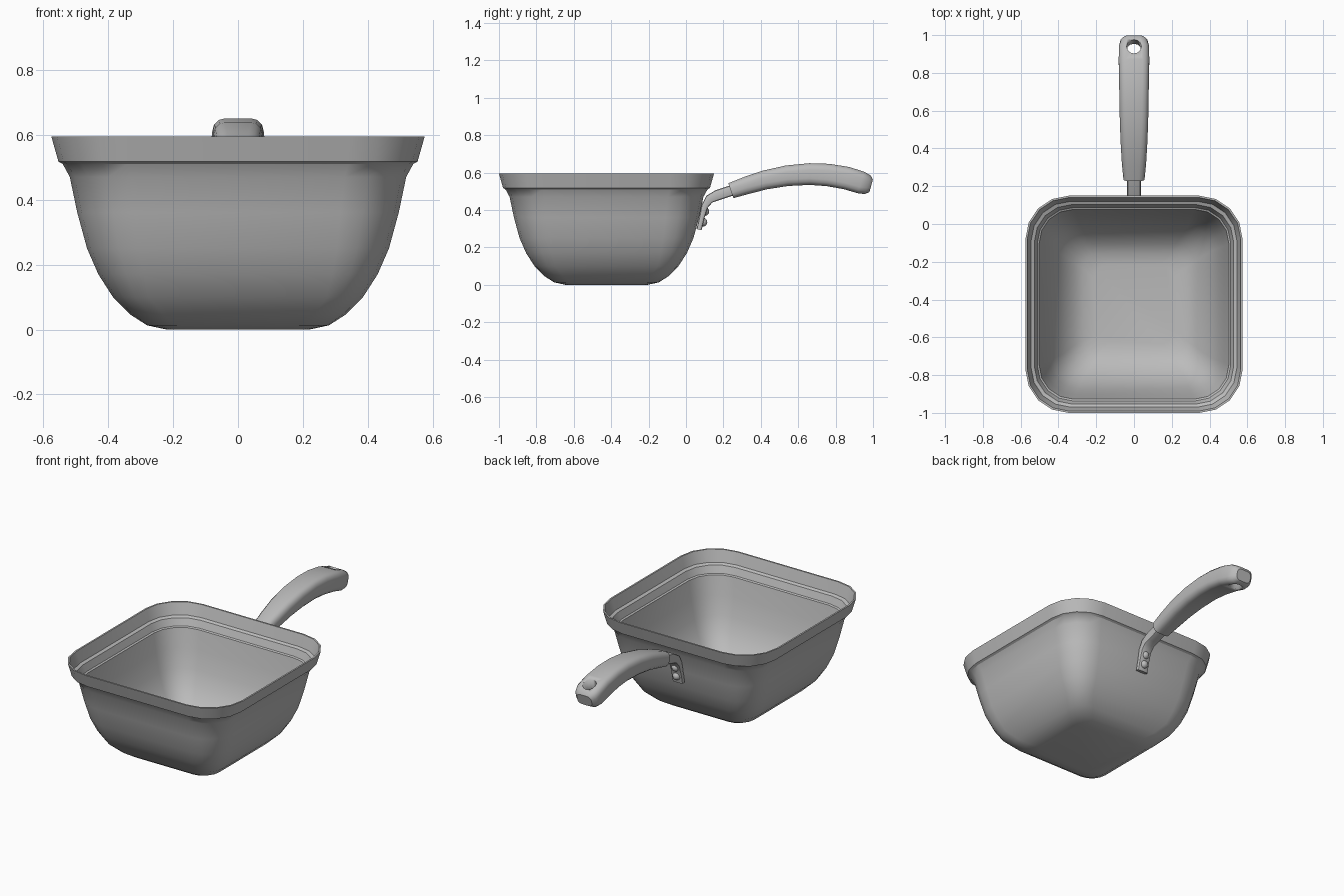
import bpy, bmesh, math
from mathutils import Vector, Matrix

cube = bpy.data.objects.get("Cube")
if cube:
    bpy.data.objects.remove(cube, do_unlink=True)

metal = bpy.data.materials.new("grey metal")
metal.use_nodes = True
metal.diffuse_color = (0.5, 0.5, 0.5, 1)
metal.node_tree.nodes["Principled BSDF"].inputs["Base Color"].default_value = (0.5, 0.5, 0.5, 1)

PAN_Y = -0.425


def finish(name, bm, angle=35):
    """Turn a bmesh into a smooth shaded object."""
    bmesh.ops.recalc_face_normals(bm, faces=bm.faces)
    mesh = bpy.data.meshes.new(name)
    bm.to_mesh(mesh)
    bm.free()
    mesh.materials.append(metal)
    obj = bpy.data.objects.new(name, mesh)
    bpy.context.collection.objects.link(obj)
    bpy.ops.object.select_all(action='DESELECT')
    obj.select_set(True)
    bpy.context.view_layer.objects.active = obj
    bpy.ops.object.shade_smooth_by_angle(angle=math.radians(angle))
    return obj


def loft(name, rings, angle=35):
    """Skin closed rings of points and cap both ends."""
    bm = bmesh.new()
    loops = [[bm.verts.new(p) for p in ring] for ring in rings]
    for a, b in zip(loops, loops[1:]):
        n = len(a)
        for i in range(n):
            bm.faces.new((a[i], a[(i + 1) % n], b[(i + 1) % n], b[i]))
    bm.faces.new(loops[0])
    bm.faces.new(loops[-1])
    return finish(name, bm, angle)


def rounded(w, h, r, steps):
    """Rounded rectangle with half sizes w and h."""
    pts = []
    for q, (sx, sy) in enumerate(((1, 1), (-1, 1), (-1, -1), (1, -1))):
        for i in range(steps + 1):
            a = math.pi / 2 * (q + i / steps)
            pts.append((sx * (w - r) + r * math.cos(a), sy * (h - r) + r * math.sin(a)))
    return pts


def along(path, sections, steps):
    """Place rounded sections square to a (y, z) path."""
    rings = []
    for i, (y, z) in enumerate(path):
        a, b = path[max(i - 1, 0)], path[min(i + 1, len(path) - 1)]
        t = Vector((b[0] - a[0], b[1] - a[1])).normalized()
        w, h, r = sections[i]
        rings.append([(u, y - t.y * v, z + t.x * v) for u, v in rounded(w, h, r, steps)])
    return rings


# Bowl: outer wall up, over the stepped rim, and down the inside (half width, z, corner)
profile = [
    (0.22, 0, 0.08), (0.28, 0.013, 0.09), (0.33, 0.045, 0.10), (0.385, 0.10, 0.11),
    (0.43, 0.17, 0.14), (0.465, 0.25, 0.16), (0.495, 0.36, 0.18), (0.518, 0.47, 0.19),
    (0.54, 0.51, 0.2), (0.553, 0.517, 0.21), (0.575, 0.595, 0.23), (0.565, 0.595, 0.22),
    (0.545, 0.525, 0.21), (0.528, 0.517, 0.2), (0.512, 0.475, 0.19), (0.502, 0.47, 0.18),
    (0.478, 0.36, 0.17), (0.448, 0.25, 0.15), (0.413, 0.17, 0.13), (0.368, 0.105, 0.11),
    (0.32, 0.058, 0.10), (0.27, 0.03, 0.08), (0.21, 0.02, 0.07),
]
loft("bowl", [[(x, y + PAN_Y, z) for x, y in rounded(w, w, r, 4)] for w, z, r in profile], 30)

# Bracket: flat strap against the wall that bends out into the grip
strap = [(0.07, 0.295), (0.085, 0.36), (0.1, 0.42), (0.125, 0.458), (0.165, 0.478), (0.27, 0.513)]
loft("bracket", along(strap, [(0.036, h, 0.01) for h in (0.014, 0.014, 0.018, 0.024, 0.028, 0.028)], 2))

# Rivets
for label, y, z in (("lower", 0.09, 0.335), ("upper", 0.1, 0.392)):
    bm = bmesh.new()
    bmesh.ops.create_uvsphere(bm, u_segments=12, v_segments=8, radius=0.024,
                              matrix=Matrix.Translation((0, y, z)))
    finish(label + "_rivet", bm, 60)

# Grip: arched, widening toward the hanging end
spine = [(0.24, 0.503), (0.32, 0.53), (0.42, 0.56), (0.54, 0.583), (0.66, 0.592),
         (0.76, 0.587), (0.86, 0.57), (0.935, 0.547), (0.972, 0.534), (0.99, 0.529)]
size = [(0.056, 0.042, 0.03), (0.064, 0.047, 0.035), (0.07, 0.051, 0.035), (0.075, 0.055, 0.035),
        (0.077, 0.058, 0.035), (0.079, 0.06, 0.035), (0.081, 0.061, 0.035), (0.08, 0.06, 0.035),
        (0.07, 0.052, 0.035), (0.05, 0.034, 0.025)]
grip = loft("grip", along(spine, size, 3))

# Hanging hole through the grip
bm = bmesh.new()
bmesh.ops.create_cone(bm, cap_ends=True, segments=12, radius1=0.039, radius2=0.039, depth=0.3,
                      matrix=Matrix.Translation((0, 0.928, 0.55)) @ Matrix.Rotation(-0.2, 4, 'X'))
cutter = finish("hole_cutter", bm)
cutter.hide_render = True
cut = grip.modifiers.new("hole", 'BOOLEAN')
cut.object = cutter
cut.operation = 'DIFFERENCE'
cut.solver = 'EXACT'
bpy.context.view_layer.objects.active = grip
while grip.modifiers.find("hole") > 0:
    bpy.ops.object.modifier_move_up(modifier="hole")
bpy.ops.object.modifier_apply(modifier="hole")
bpy.data.objects.remove(cutter, do_unlink=True)
